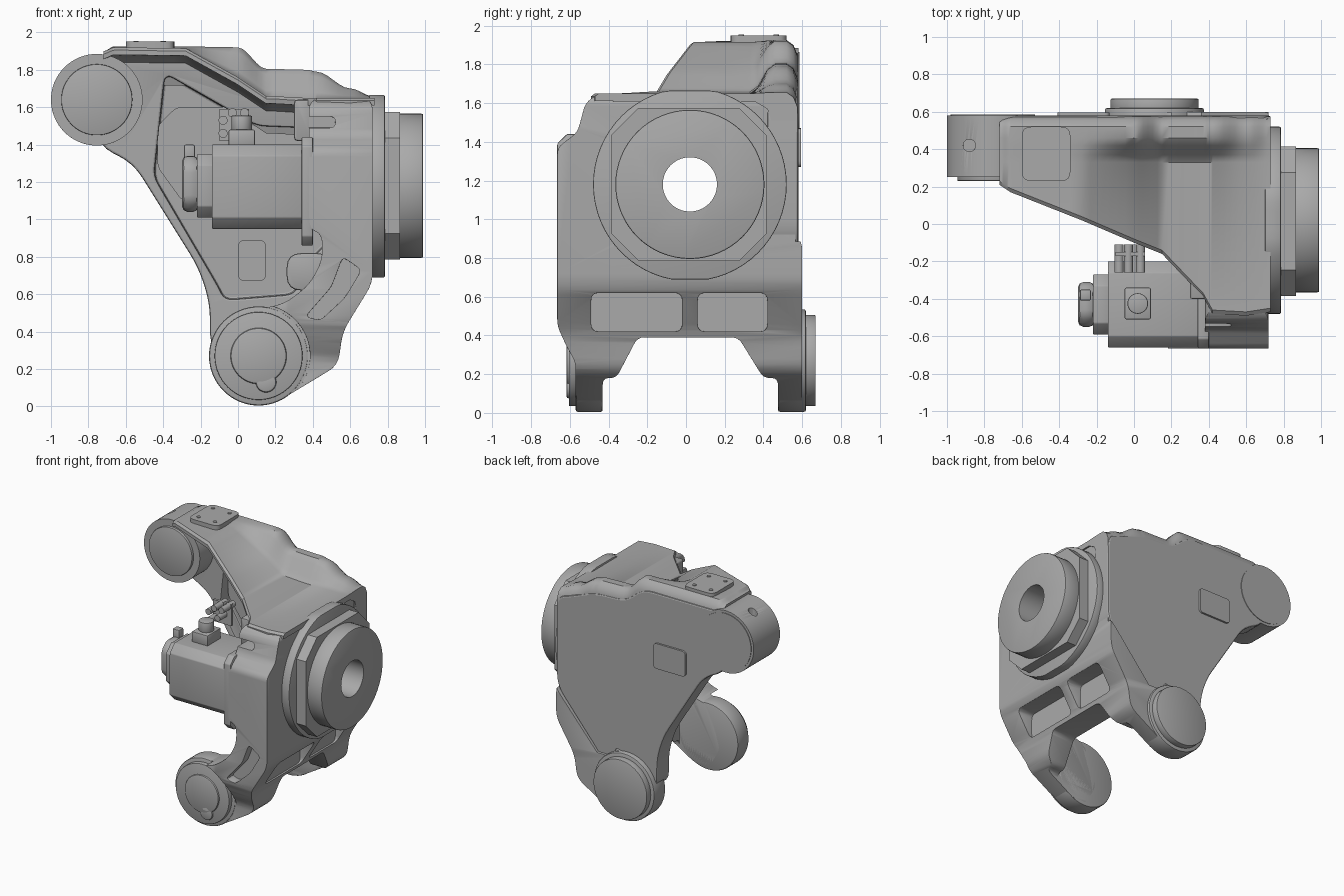
import bpy, bmesh, math
from mathutils import Vector

if "Cube" in bpy.data.objects:
    bpy.data.objects.remove(bpy.data.objects["Cube"])

grey = bpy.data.materials.new("cast_grey")
grey.use_nodes = True
grey.diffuse_color = (0.4, 0.4, 0.4, 1)
grey.node_tree.nodes["Principled BSDF"].inputs["Base Color"].default_value = (0.4, 0.4, 0.4, 1)


def apply(ob, kind, **settings):
    m = ob.modifiers.new(kind, kind)
    for k, v in settings.items():
        setattr(m, k, v)
    bpy.context.view_layer.objects.active = ob
    bpy.ops.object.modifier_apply(modifier=m.name)


def finish(name, bm, bevel=0):
    bmesh.ops.recalc_face_normals(bm, faces=bm.faces)
    me = bpy.data.meshes.new(name)
    bm.to_mesh(me)
    bm.free()
    me.materials.append(grey)
    ob = bpy.data.objects.new(name, me)
    bpy.context.collection.objects.link(ob)
    soften(ob, bevel)
    return ob


def soften(ob, bevel=0):
    if bevel:
        apply(ob, "BEVEL", width=bevel, segments=2, limit_method="ANGLE", angle_limit=math.radians(40))
    bpy.ops.object.select_all(action="DESELECT")
    ob.select_set(True)
    bpy.context.view_layer.objects.active = ob
    bpy.ops.object.shade_smooth_by_angle(angle=math.radians(35))


def rounded(pts, r):
    # replace every corner by a short curve
    out = []
    for i, p in enumerate(pts):
        p, a, b = Vector(p), Vector(pts[i - 1]), Vector(pts[(i + 1) % len(pts)])
        s = p + (a - p).normalized() * min(r, (a - p).length * 0.45)
        e = p + (b - p).normalized() * min(r, (b - p).length * 0.45)
        for k in range(5):
            t = k / 4
            out.append(s * (1 - t) ** 2 + p * 2 * t * (1 - t) + e * t * t)
    return out


def place(axis, u, v, w):
    return {"x": (w, u, v), "y": (u, w, v), "z": (u, v, w)}[axis]


def prism(name, pts, axis, a, b, r=0, bevel=0):
    # outline in the plane across the axis, pushed from a to b
    bm = bmesh.new()
    pts = rounded(pts, r) if r else pts
    low = [bm.verts.new(place(axis, p[0], p[1], a)) for p in pts]
    top = [bm.verts.new(place(axis, p[0], p[1], b)) for p in pts]
    bm.faces.new(low)
    bm.faces.new(top)
    for i in range(len(pts)):
        bm.faces.new((low[i - 1], low[i], top[i], top[i - 1]))
    return finish(name, bm, bevel)


def circle(c, r, n=64):
    return [(c[0] + r * math.cos(math.tau * i / n), c[1] + r * math.sin(math.tau * i / n)) for i in range(n)]


def disc(name, c, r, axis, a, b, bevel=0):
    return prism(name, circle(c, r), axis, a, b, 0, bevel)


def rect(u0, u1, v0, v1):
    return [(u0, v0), (u1, v0), (u1, v1), (u0, v1)]


def box(name, x, y, z, r=0, bevel=0, axis="y"):
    spans = {"x": (y, z, x), "y": (x, z, y), "z": (x, y, z)}[axis]
    return prism(name, rect(*spans[0], *spans[1]), axis, *spans[2], r, bevel)


def octagon(u0, u1, v0, v1, c):
    return [(u0 + c, v0), (u1 - c, v0), (u1, v0 + c), (u1, v1 - c), (u1 - c, v1), (u0 + c, v1), (u0, v1 - c), (u0, v0 + c)]


def boolean(ob, tool, op="DIFFERENCE"):
    tool.hide_render = True
    apply(ob, "BOOLEAN", operation=op, object=tool, solver="EXACT")
    bpy.data.objects.remove(tool)


LOW, HIGH, HUB = (0.11, 0.27), (-0.755, 1.64), (0.02, 1.18)

# Main casting: side outline crossed with end outline
side = [(0.38, 1.645), (0.72, 1.645), (0.72, 0.66), (0.56, 0.4), (0.535, 0.22), (0.22, 0.03), (0.11, 0.01),
        (0.0, 0.2), (0.11, 0.52), (0.25, 0.55), (0.38, 0.65), (0.45, 0.78), (0.45, 0.92), (0.38, 0.95)]
end = [(-0.665, 0.45), (-0.665, 1.37), (-0.56, 1.45), (-0.52, 1.6), (-0.46, 1.645), (0.55, 1.645), (0.57, 1.6),
       (0.57, 0.93), (0.6, 0.87), (0.6, 0.0), (0.475, 0.0), (0.475, 0.18), (0.4, 0.18), (0.27, 0.39),
       (-0.25, 0.39), (-0.36, 0.18), (-0.43, 0.18), (-0.43, 0.0), (-0.57, 0.0), (-0.57, 0.26), (-0.62, 0.35)]
body = prism("main_casting", rounded(side, 0.06), "y", -0.8, 0.8)
boolean(body, prism("cutter", rounded(end, 0.035), "x", -0.3, 1), "INTERSECT")
boolean(body, box("cutter", (-0.3, 0.36), (-0.43, 0.475), (-0.1, 0.8)))
boolean(body, disc("cutter", LOW, 0.275, "y", -0.9, -0.565))
boolean(body, box("cutter", (0.2, 0.66), (-0.17, 0.5), (0.75, 1.56), 0.1, axis="x"))
boolean(body, disc("cutter", HUB, 0.14, "x", 0.5, 0.9))
for y0, y1 in ((-0.49, -0.02), (0.06, 0.42)):
    boolean(body, box("cutter", (0.56, 0.9), (y0, y1), (0.42, 0.62), 0.04, axis="x"))
arm_slot = [(0.36, 0.48), (0.44, 0.46), (0.57, 0.58), (0.66, 0.73), (0.56, 0.8), (0.5, 0.64)]
boolean(body, prism("cutter", arm_slot, "y", -0.8, -0.59, 0.03))
boolean(body, box("cutter", (0.2, 0.52), (-0.8, -0.4), (1.49, 1.55), 0.03))
back_step = [(0.2, 0.47), (0.36, 0.47), (0.75, 0.92), (0.75, 1.2), (0.2, 1.2)]
boolean(body, prism("cutter", back_step, "y", 0.565, 0.8))
soften(body, 0.008)

# Back wall with raised rim
outline = [(-0.755, 1.87), (-0.7, 1.86), (-0.02, 1.86), (0.12, 1.73), (0.4, 1.72), (0.6, 1.64), (0.73, 1.6),
           (0.73, 0.9), (0.36, 0.46), (0.3, 0.27), (-0.15, 0.3), (-0.15, 0.55), (-0.21, 0.74), (-0.56, 1.3), (-0.75, 1.395)]
wall = prism("back_wall", outline, "y", 0.42, 0.58, 0.09)
window = [(-0.39, 1.78), (-0.45, 1.23), (-0.11, 0.65), (-0.07, 0.57), (0.3, 0.6), (0.4, 0.8), (0.6, 1.0), (0.6, 1.48), (0.1, 1.5)]
boolean(wall, prism("cutter", window, "y", 0.3, 0.52, 0.05))
soften(wall, 0.012)
box("inner_pad", (0, 0.15), (0.505, 0.525), (0.67, 0.89), 0.04)
ledge = [(-0.43, 1.28), (-0.43, 1.5), (-0.33, 1.6), (0.0, 1.6), (0.0, 1.1), (-0.3, 1.1)]
prism("inner_ledge", ledge, "y", 0.49, 0.53, 0.03)
box("back_panel", (-0.41, -0.13), (0.57, 0.595), (1.27, 1.47), 0.03)

# Roof: low front deck blending to a ridge along the back
keys = [(-0.72, 0.21, 1.9, 1.9), (-0.66, 0.17, 1.92, 1.925), (-0.28, 0.02, 1.915, 1.925), (0.0, -0.1, 1.76, 1.92),
        (0.15, -0.16, 1.66, 1.805), (0.37, -0.39, 1.65, 1.8), (0.42, -0.48, 1.65, 1.79), (0.6, -0.49, 1.65, 1.7), (0.73, -0.47, 1.65, 1.655)]
bm = bmesh.new()
rows = []
for i in range(len(keys) - 1):
    for k in range(6 if i < len(keys) - 2 else 7):
        t = k / 6
        s = t * t * (3 - 2 * t)
        p, q = keys[i], keys[i + 1]
        x, yf = (p[j] + (q[j] - p[j]) * t for j in (0, 1))
        zd, zr = (p[j] + (q[j] - p[j]) * (t if i == 2 or (i == 3 and j == 2) else s) for j in (2, 3))
        section = [(yf, zd - 0.04), (yf, zd - 0.015), (yf + 0.02, zd), (0.33, zd), (0.37, zd * 0.8 + zr * 0.2),
                   (0.42, zd * 0.2 + zr * 0.8), (0.46, zr), (0.52, zr), (0.555, zr - 0.025), (0.575, zr - 0.075),
                   (0.575, zd - 0.2), (0.46, zd - 0.2), (0.42, zd - 0.08), (0.36, zd - 0.045)]
        rows.append([bm.verts.new((x, y, z)) for y, z in section])
for a, b in zip(rows, rows[1:]):
    for j in range(len(a)):
        bm.faces.new((a[j - 1], a[j], b[j], b[j - 1]))
bm.faces.new(rows[0])
bm.faces.new(rows[-1])
finish("roof", bm)

# Roof access plate and its four screws
box("roof_plate", (-0.6, -0.34), (0.23, 0.52), (1.9, 1.95), 0.05, axis="z")
for x in (-0.545, -0.4):
    for y in (0.285, 0.465):
        disc("plate_screw", (x, y), 0.014, "z", 1.94, 1.955)

# Upper pivot
pivot = disc("upper_pivot", HIGH, 0.245, "y", 0.25, 0.58)
boolean(pivot, disc("cutter", (-0.88, 0.42), 0.033, "z", 1.7, 2))
soften(pivot, 0.012)
disc("upper_pivot_cap", HIGH, 0.19, "y", 0.23, 0.3, 0.005)
disc("upper_pivot_back_cap", HIGH, 0.225, "y", 0.5, 0.585)

# Lower pivots, front and back
for label, sign, inner, rim, face in (("front", -1, 0.43, 0.57, 0.605), ("back", 1, 0.475, 0.62, 0.67)):
    disc(label + "_lower_pivot", LOW, 0.265, "y", sign * inner, sign * rim, 0.012)
    disc(label + "_lower_cap", LOW, 0.235, "y", sign * (rim - 0.02), sign * face, 0.006)
disc("cap_boss", LOW, 0.15, "y", -0.618, -0.59, 0.012)
disc("cap_key", (0.15, 0.13), 0.055, "y", -0.618, -0.59, 0.012)

# Output flange stack with through bore
flange = [(y, min(max(z, 0.69), 1.665)) for y, z in circle(HUB, 0.5)]
stack = [prism("flange_base", flange, "x", 0.7, 0.785, 0, 0.006),
         prism("flange_step", octagon(-0.385, 0.415, 0.785, 1.575, 0.14), "x", 0.77, 0.865),
         disc("output_ring", HUB, 0.385, "x", 0.85, 0.99, 0.008)]
for part in stack:
    boolean(part, disc("cutter", HUB, 0.14, "x", 0.5, 1.2))
    soften(part)

# Motor, stepping down towards its tail
prism("motor_body", octagon(-0.66, -0.2, 0.95, 1.4, 0.06), "x", -0.14, 0.345, 0, 0.006)
prism("motor_face", octagon(-0.665, -0.2, 0.86, 1.44, 0.05), "x", 0.34, 0.4, 0, 0.006)
prism("motor_end_cap", octagon(-0.59, -0.27, 1.01, 1.35, 0.06), "x", -0.22, -0.13, 0, 0.006)
prism("motor_tail", octagon(-0.55, -0.31, 1.04, 1.34, 0.06), "x", -0.3, -0.21, 0, 0.03)
box("tail_plug", (-0.29, -0.23), (-0.41, -0.35), (1.3, 1.4), bevel=0.01)
box("connector_base", (-0.05, 0.09), (-0.51, -0.34), (1.39, 1.48), bevel=0.008)
disc("connector", (0.02, -0.425), 0.055, "z", 1.47, 1.555, 0.006)

# Hose fittings on a small bracket
box("fitting_bracket", (-0.1, 0.06), (-0.17, -0.15), (1.42, 1.59))
for x, z in ((-0.08, 1.46), (-0.08, 1.53), (-0.03, 1.57), (0.0, 1.5), (0.035, 1.57)):
    disc("fitting", (x, z), 0.024, "y", -0.26, -0.11)

# Stub under the motor mount
box("lower_stub", (0.26, 0.5), (-0.15, 0.3), (0.62, 0.82), 0.08, 0.01)
box("mount_lug", (0.3, 0.4), (-0.4, -0.1), (1.42, 1.64), 0.02, 0.01)
